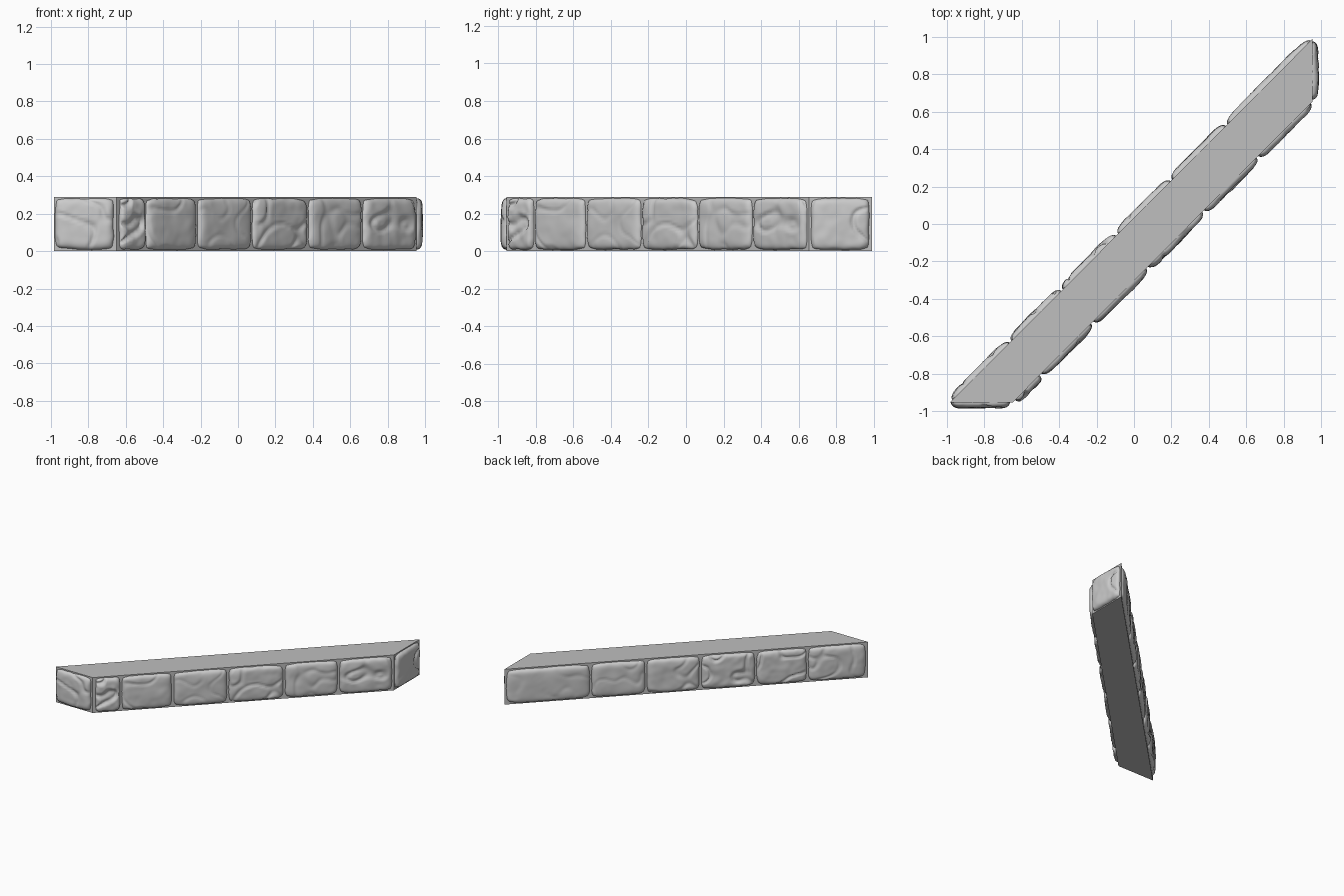
import bpy, bmesh, math
from mathutils import Vector, noise

if "Cube" in bpy.data.objects:
    bpy.data.objects.remove(bpy.data.objects["Cube"])

HEIGHT = 0.29


def make_material(name, grey):
    mat = bpy.data.materials.new(name)
    mat.use_nodes = True
    colour = (grey, grey, grey, 1)
    mat.diffuse_color = colour
    mat.node_tree.nodes["Principled BSDF"].inputs["Base Color"].default_value = colour
    return mat


def add_object(name, bm, mat):
    mesh = bpy.data.meshes.new(name)
    bm.to_mesh(mesh)
    bm.free()
    mesh.materials.append(mat)
    obj = bpy.data.objects.new(name, mesh)
    bpy.context.collection.objects.link(obj)
    return obj


stone_grey = make_material("stone grey", 0.6)
mortar_grey = make_material("mortar grey", 0.52)

# Slanted wall core, corners counter-clockwise from the front left
corners = [Vector(c) for c in ((-0.985, -0.955, 0), (-0.65, -0.955, 0),
                               (0.955, 0.655, 0), (0.955, 0.99, 0))]
bm = bmesh.new()
base = bm.faces.new([bm.verts.new(c) for c in corners])
top = bmesh.ops.extrude_face_region(bm, geom=[base])["geom"]
bmesh.ops.translate(bm, vec=(0, 0, HEIGHT),
                    verts=[g for g in top if isinstance(g, bmesh.types.BMVert)])
if not any(f.normal.z < -0.5 for f in bm.faces):
    bm.faces.new  # base is kept by the extrusion
bmesh.ops.recalc_face_normals(bm, faces=bm.faces)
add_object("wall_core", bm, mortar_grey)


def add_stone(name, start, end, rough, seed, depth=0.03):
    """Pillow-shaped weathered stone on the wall between two ground points."""
    along = end - start
    out = Vector((along.y, -along.x, 0)).normalized()
    middle = (start + end) / 2
    half_w, half_h = along.length / 2 - 0.006, HEIGHT / 2 - 0.007
    along.normalize()
    cols, rows = 44, 32
    offset = Vector((seed * 7.3, seed * 3.1, seed * 5.7))
    bm = bmesh.new()
    grid = []
    for j in range(rows + 1):
        v = math.sin((j / rows - 0.5) * math.pi)
        line = []
        for i in range(cols + 1):
            u = math.sin((i / cols - 0.5) * math.pi)
            # rounded, slightly wavering outline
            a = u * half_w * (1 - 0.06 * v ** 6)
            b = v * half_h * (1 - 0.08 * u ** 6)
            p = Vector((a, b, 0)) + offset
            waver = noise.noise(p * 12) * 0.008
            a -= u ** 5 * abs(waver)
            b -= v ** 5 * abs(waver)
            # swollen face with dents and narrow cracks
            swell = math.sqrt(max(0, (1 - u ** 8) * (1 - v ** 8)))
            lumps = noise.noise(p * 9) * 0.5 + noise.noise(p * 20) * 0.25 * rough
            crack = max(0, 1 - abs(noise.noise(p * 6 + Vector((9, 4, 2)))) * 9)
            h = depth * swell * (0.88 + 0.3 * lumps - 0.35 * rough * crack)
            pos = middle + along * a + out * (h - 0.002)
            line.append(bm.verts.new((pos.x, pos.y, HEIGHT / 2 + b)))
        grid.append(line)
    for j in range(rows):
        for i in range(cols):
            face = bm.faces.new((grid[j][i], grid[j][i + 1],
                                 grid[j + 1][i + 1], grid[j + 1][i]))
            face.smooth = True
    add_object(name, bm, stone_grey)


# Rows of stones: wall side, joints as fractions of its length, roughness
right_joints = [(x + 0.65) / 1.605 for x in (-0.64, -0.5, -0.225, 0.07, 0.37, 0.66, 0.95)]
back_joints = [(0.955 - x) / 1.94 for x in (0.95, 0.495, 0.2, -0.09, -0.385, -0.66, -0.975)]
sides = [
    ("front_end_stone", 0, [0, 0.98], [1.0]),
    ("right_side_stone", 1, right_joints, [2.0, 0.7, 0.4, 1.0, 0.6, 1.2]),
    ("back_end_stone", 2, [0.01, 0.98], [1.2]),
    ("left_side_stone", 3, back_joints, [0.3, 0.4, 0.8, 1.6, 1.4, 0.8]),
]
seed = 1
for name, side, joints, roughness in sides:
    a, b = corners[side], corners[(side + 1) % 4]
    for n, rough in enumerate(roughness):
        add_stone(f"{name}_{n + 1}", a.lerp(b, joints[n]), a.lerp(b, joints[n + 1]),
                  rough, seed, 0.036 if side % 2 == 0 else 0.034)
        seed += 1
